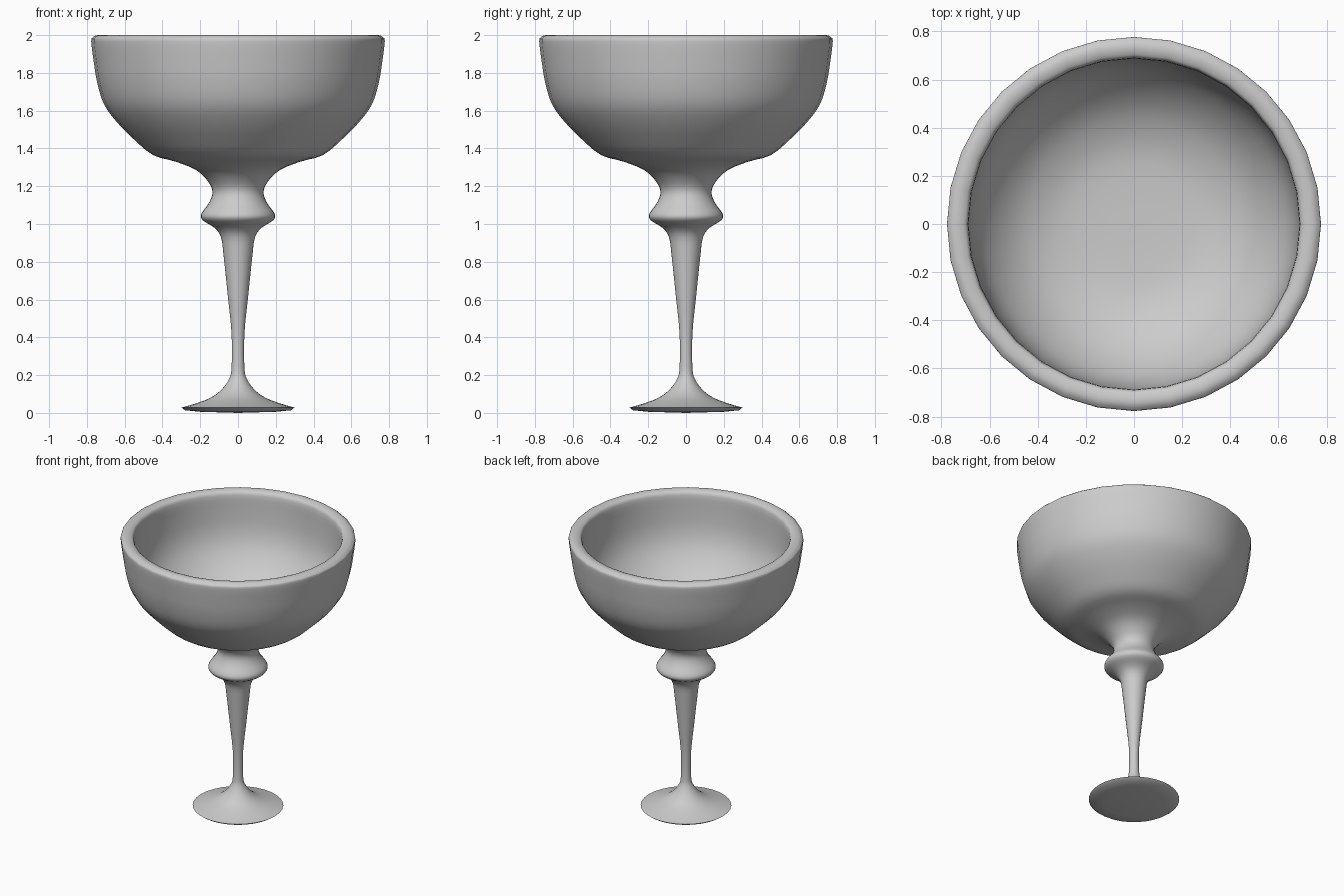
import bpy, bmesh, math

if "Cube" in bpy.data.objects:
    bpy.data.objects.remove(bpy.data.objects["Cube"])

SIDES = 32


def smooth_profile(pts, steps=3):
    """Catmull-Rom interpolation through (radius, height) points."""
    out = []
    for i in range(len(pts) - 1):
        p0, p1 = pts[max(i - 1, 0)], pts[i]
        p2, p3 = pts[i + 1], pts[min(i + 2, len(pts) - 1)]
        for s in range(steps):
            t = s / steps
            out.append(tuple(
                0.5 * (2 * b + (c - a) * t + (2 * a - 5 * b + 4 * c - d) * t**2
                       + (3 * b - a - 3 * c + d) * t**3)
                for a, b, c, d in zip(p0, p1, p2, p3)))
    return out + [pts[-1]]


def lathe(name, profile):
    bm = bmesh.new()
    verts = [bm.verts.new((max(r, 0), 0, z)) for r, z in profile]
    edges = [bm.edges.new(pair) for pair in zip(verts, verts[1:])]
    bmesh.ops.spin(bm, geom=verts + edges, cent=(0, 0, 0), axis=(0, 0, 1),
                   angle=math.tau, steps=SIDES, use_duplicate=False)
    bmesh.ops.remove_doubles(bm, verts=bm.verts, dist=0.0005)
    bmesh.ops.recalc_face_normals(bm, faces=bm.faces)
    mesh = bpy.data.meshes.new(name)
    bm.to_mesh(mesh)
    bm.free()
    obj = bpy.data.objects.new(name, mesh)
    bpy.context.collection.objects.link(obj)
    bpy.context.view_layer.objects.active = obj
    obj.select_set(True)
    bpy.ops.object.shade_smooth_by_angle(angle=math.radians(50))
    obj.select_set(False)
    return obj


# Underside of the foot
base = [(0, 0), (0.2, 0.006), (0.28, 0.014)]
# Foot top, slender stem, knop and outside of the bowl
outer = [(0.3, 0.028), (0.23, 0.048), (0.15, 0.078), (0.09, 0.12), (0.047, 0.18),
         (0.034, 0.24), (0.034, 0.42), (0.054, 0.62), (0.076, 0.83), (0.09, 0.93),
         (0.125, 0.98), (0.187, 1.02), (0.194, 1.055), (0.155, 1.11), (0.135, 1.165),
         (0.155, 1.22), (0.22, 1.285), (0.33, 1.33), (0.45, 1.365), (0.55, 1.447),
         (0.642, 1.54), (0.71, 1.635), (0.746, 1.75), (0.764, 1.86), (0.777, 1.965)]
# Rounded rim and inside of the bowl
inner = [(0.77, 1.987), (0.745, 2.0), (0.71, 1.995), (0.69, 1.97),
         (0.685, 1.86), (0.675, 1.74), (0.648, 1.64), (0.6, 1.555), (0.53, 1.475),
         (0.44, 1.41), (0.31, 1.36), (0.15, 1.345), (0, 1.343)]

lathe("goblet", base + smooth_profile(outer + inner))
